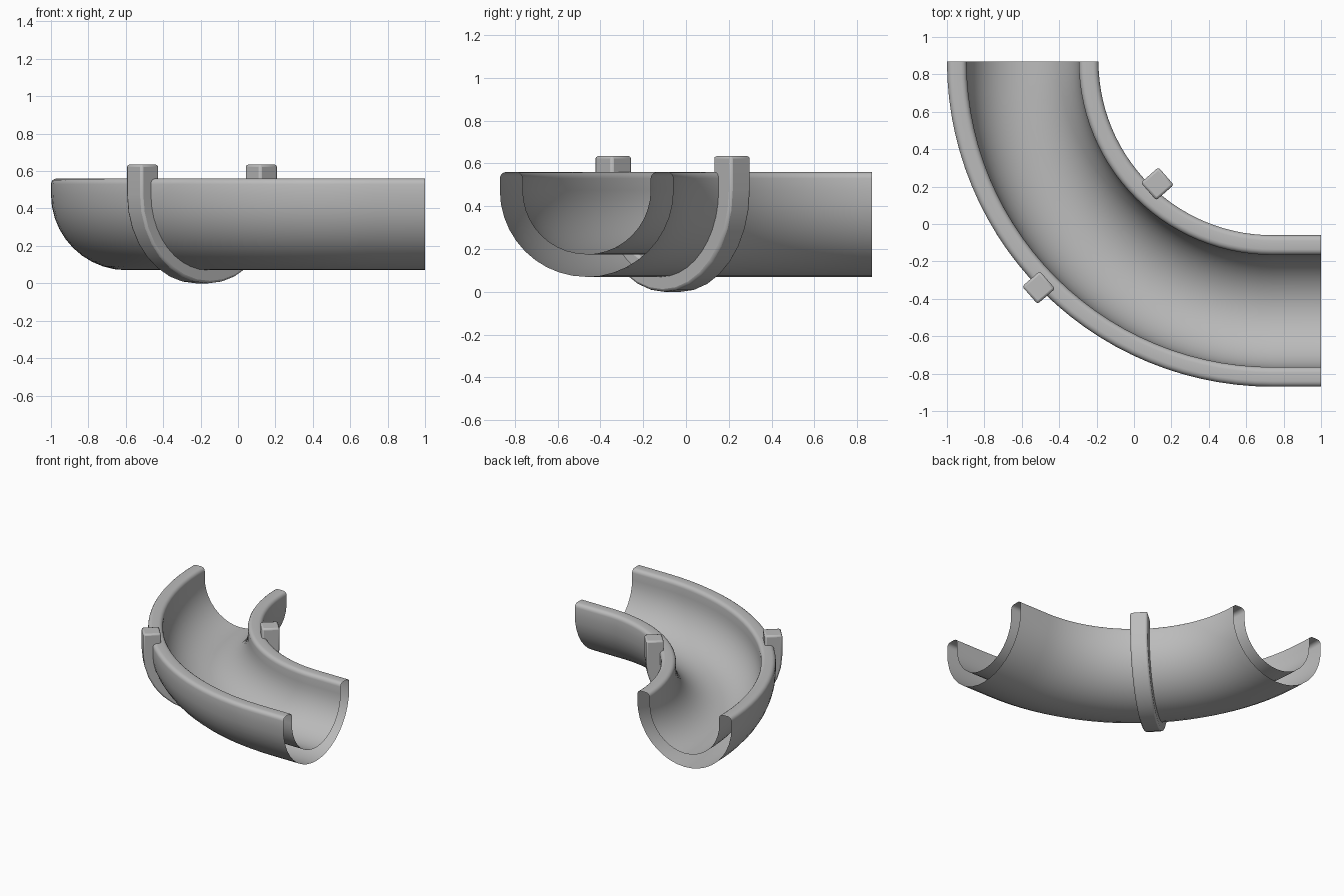
import bpy, bmesh, math
from mathutils import Vector

cube = bpy.data.objects.get("Cube")
if cube:
    bpy.data.objects.remove(cube, do_unlink=True)

grey = bpy.data.materials.new("plain_grey")
grey.use_nodes = True
grey.diffuse_color = (0.5, 0.5, 0.5, 1)
bsdf = grey.node_tree.nodes["Principled BSDF"]
bsdf.inputs["Base Color"].default_value = grey.diffuse_color
bsdf.inputs["Roughness"].default_value = 0.7


def sweep(name, rows, closed_ends, angle):
    """Join equal closed rings of points into one tube-like object."""
    bm = bmesh.new()
    rings = [[bm.verts.new(p) for p in row] for row in rows]
    n = len(rings[0])
    for a, b in zip(rings, rings[1:]):
        for i in range(n):
            j = (i + 1) % n
            bm.faces.new((a[i], a[j], b[j], b[i]))
    if closed_ends:
        bm.faces.new(rings[0])
        bm.faces.new(rings[-1][::-1])
    bmesh.ops.recalc_face_normals(bm, faces=bm.faces)
    mesh = bpy.data.meshes.new(name)
    bm.to_mesh(mesh)
    bm.free()
    mesh.materials.append(grey)
    obj = bpy.data.objects.new(name, mesh)
    bpy.context.collection.objects.link(obj)
    bpy.ops.object.select_all(action='DESELECT')
    obj.select_set(True)
    bpy.context.view_layer.objects.active = obj
    bpy.ops.object.shade_smooth_by_angle(angle=math.radians(angle))
    return obj


def half_circle(radius, z, steps):
    """Lower half circle from +radius to -radius as (offset, height)."""
    return [(radius * math.cos(math.pi * i / steps),
             z - radius * math.sin(math.pi * i / steps)) for i in range(steps + 1)]


# Gutter cross-section: outer skin, rounded rims, inner skin
OUT, INN, MID_Z, TOP, ROUND = 0.405, 0.3, 0.475, 0.56, 0.03


def rim(side):
    pts = []
    for k in range(5):
        a = math.pi / 2 * k / 4
        pts.append((side * (OUT - ROUND + ROUND * math.cos(a)),
                    TOP - ROUND + ROUND * math.sin(a)))
    for k in range(5):
        a = math.pi / 2 * (1 + k / 4)
        pts.append((side * (INN + ROUND + ROUND * math.cos(a)),
                    TOP - ROUND + ROUND * math.sin(a)))
    return pts


section = (half_circle(OUT, MID_Z, 20) + rim(-1)
           + half_circle(INN, MID_Z, 20)[::-1] + rim(1)[::-1])

# Gutter path: quarter bend followed by a short straight run
centre, bend, end_x = Vector((0.74, 0.87, 0)), 1.335, 1.0
stations = []
for i in range(29):
    a = math.pi * (1 + i / 56)
    out = Vector((math.cos(a), math.sin(a), 0))
    stations.append((centre + out * bend, out))
stations.append((Vector((end_x, centre.y - bend, 0)), Vector((0, -1, 0))))

sweep("curved_gutter",
      [[p + out * t + Vector((0, 0, z)) for t, z in section] for p, out in stations],
      False, 40)

# Bracket strap hugging the gutter from below, ending in square tabs
outer_tab, inner_tab = Vector((-0.51, -0.34, 0)), Vector((0.125, 0.215, 0))
middle = (outer_tab + inner_tab) / 2
across = (outer_tab - inner_tab).normalized()
along = Vector((-across.y, across.x, 0))
HALF, THICK, TAB_TOP = 0.484, 0.125, 0.635
steps = 16
outside = half_circle(1, 0, steps)
rows = []


def strap_ring(t_out, z_out, t_in, z_in):
    ring = []
    for t, z, side in ((t_out, z_out, -1), (t_out, z_out, 1),
                       (t_in, z_in, 1), (t_in, z_in, -1)):
        ring.append(middle + across * t + along * (side * THICK / 2) + Vector((0, 0, z)))
    rows.append(ring)


strap_ring(HALF, TAB_TOP, HALF - THICK, TAB_TOP)
for c, s in outside:
    strap_ring(HALF * c, MID_Z + MID_Z * s,
               (HALF - THICK) * c, MID_Z + (MID_Z - THICK) * s)
strap_ring(-HALF, TAB_TOP, THICK - HALF, TAB_TOP)

strap = sweep("bracket_strap", rows, True, 35)
bevel = strap.modifiers.new("soft_edges", 'BEVEL')
bevel.width = 0.013
bevel.segments = 2
bevel.limit_method = 'ANGLE'
bevel.angle_limit = math.radians(40)
